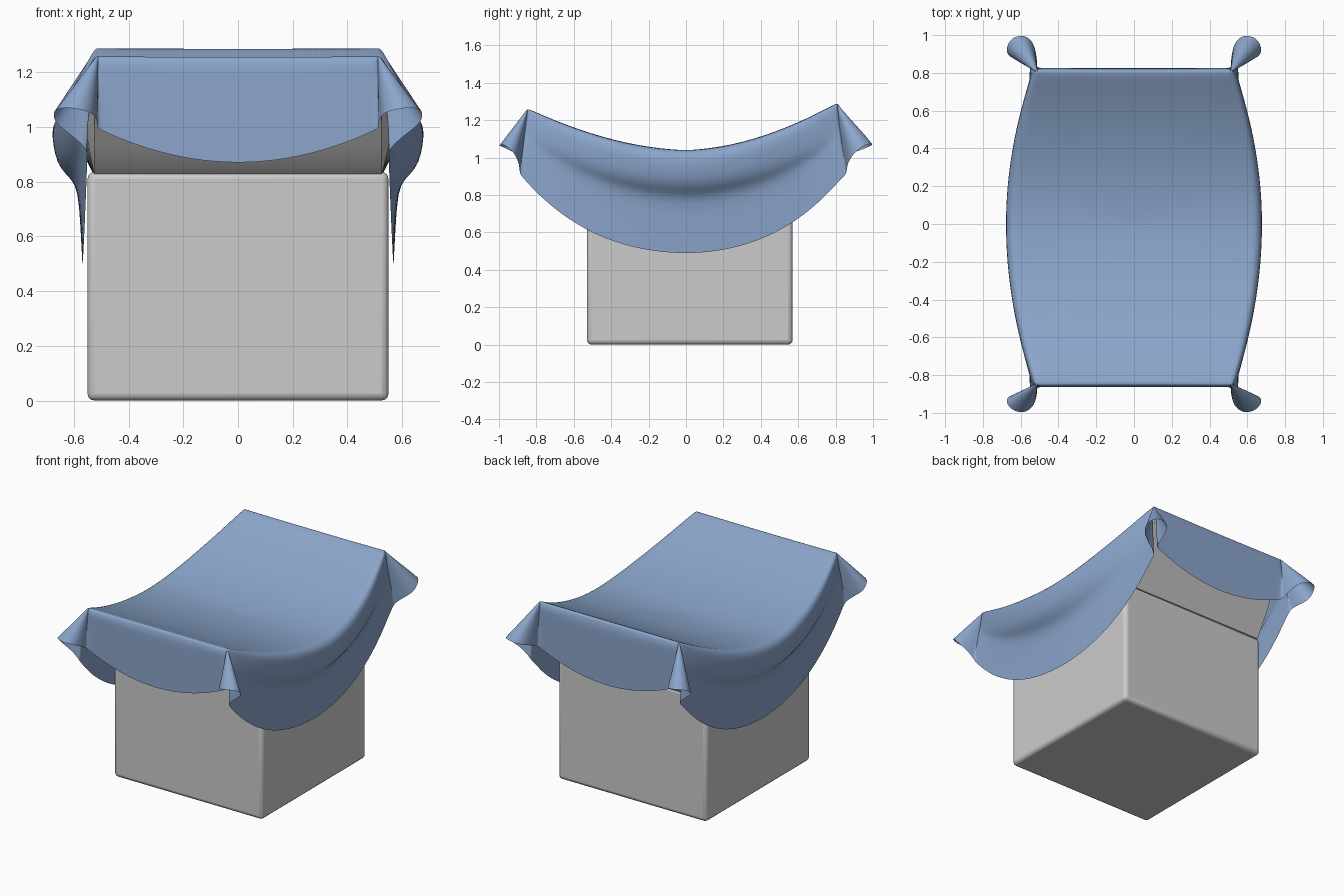
import bpy, bmesh
from mathutils import Vector

if "Cube" in bpy.data.objects:
    bpy.data.objects.remove(bpy.data.objects["Cube"])


def lerp(a, b, t):
    return a + (b - a) * t


def clamp(v):
    return max(0.0, min(1.0, v))


def z_top(y):
    return 1.04 + 0.22 * min(1.0, abs(y) / 0.84) ** 1.8


def half_width(y):
    return 0.645 - 0.125 * min(1.0, abs(y) / 0.845) ** 2


def back_fit(p):
    """The back edge sits a little higher and closer in than the front edge."""
    a = abs(p.y)
    s = lerp(0.955, 1.0, clamp((a - 0.86) / 0.12))
    return Vector((p.x, -p.y * s, p.z + 0.03 * clamp((p.z - 1.04) / 0.22)))


def spline(pts, n):
    """Catmull-Rom samples strictly between the first and last point."""
    pts = [Vector(p) for p in pts]
    ext = [pts[0]] + pts + [pts[-1]]
    out = []
    for i in range(1, n):
        f = i / n * (len(pts) - 1)
        k = min(int(f), len(pts) - 2)
        t = f - k
        a, b, c, d = ext[k:k + 4]
        out.append(0.5 * (2 * b + (c - a) * t + (2 * a - 5 * b + 4 * c - d) * t ** 2
                          + (3 * b - a - 3 * c + d) * t ** 3))
    return out


def material(name, rgb):
    mat = bpy.data.materials.new(name)
    mat.diffuse_color = (*rgb, 1)
    mat.use_nodes = True
    mat.node_tree.nodes["Principled BSDF"].inputs["Base Color"].default_value = mat.diffuse_color
    return mat


def finish(bm, name, mat):
    bmesh.ops.recalc_face_normals(bm, faces=bm.faces)
    me = bpy.data.meshes.new(name)
    bm.to_mesh(me)
    bm.free()
    ob = bpy.data.objects.new(name, me)
    bpy.context.collection.objects.link(ob)
    me.materials.append(mat)
    return ob


def shade_by_angle(ob):
    with bpy.context.temp_override(object=ob, active_object=ob, selected_objects=[ob],
                                   selected_editable_objects=[ob]):
        bpy.ops.object.shade_smooth_by_angle()


grey = material("grey_body", (0.62, 0.62, 0.62))
blue = material("blue_cloth", (0.26, 0.38, 0.6))

# Box base with softened edges
bpy.ops.mesh.primitive_cube_add(size=1, location=(0, 0.02, 0.4175))
base = bpy.context.object
base.name = "box_base"
base.scale = (1.1, 1.1, 0.835)
bpy.ops.object.transform_apply(location=False, rotation=False, scale=True)
base.data.materials.append(grey)
shade_by_angle(base)
bev = base.modifiers.new("bevel", "BEVEL")
bev.width, bev.segments = 0.025, 3

# Curved saddle seat, lofted front to back, with flared underside
bm = bmesh.new()
prev = None
N = 30
for i in range(N + 1):
    y = lerp(-0.835, 0.79, i / N)
    ys = y if y < 0 else y / 0.955
    w = half_width(ys) - 0.02
    zt = z_top(ys) - 0.02 + (0.03 * clamp((z_top(ys) - 1.04) / 0.22) if y > 0 else 0)
    edge, end = (0.53, 0.835) if y < 0 else (0.57, 0.79)
    zb = lerp(0.82, 1.2, clamp((abs(y) - edge) / (end - edge)))
    wb = min(w - 0.01, 0.525)
    ring = [bm.verts.new(c) for c in ((-w, y, zt), (w, y, zt), (wb, y, zb), (-wb, y, zb))]
    if prev:
        for j in range(4):
            bm.faces.new((prev[j], prev[j - 1], ring[j - 1], ring[j]))
    else:
        bm.faces.new(ring)
    prev = ring
bm.faces.new(prev)
shade_by_angle(finish(bm, "saddle_seat", grey))

# Side hang profile: fraction of drop, x at the middle, x at the corner
SIDE = [(0.0, 0.645, 0.52), (0.035, 0.67, 0.527), (0.1, 0.68, 0.531), (0.2, 0.675, 0.535),
        (0.31, 0.662, 0.538), (0.39, 0.63, 0.54), (0.45, 0.592, 0.545), (0.6, 0.58, 0.55),
        (0.8, 0.574, 0.55), (1.0, 0.568, 0.55)]
FR = [s[0] for s in SIDE]


def side_column(t):
    y0, y1 = -0.845 * t, -0.885 * t
    zr = 0.49 + 0.4 * y1 ** 2 + 0.17 * y1 ** 4
    return [Vector((lerp(xm, xe, t * t), lerp(y0, y1, f), lerp(z_top(y0), zr, f)))
            for f, xm, xe in SIDE]


def front_column(t):
    x0, x1 = 0.51 * t, 0.515 * t
    zr = 0.87 + 0.125 * t ** 2
    return [Vector((lerp(x0, x1, f), -0.85 - 0.013 * min(1, f * 10),
                    lerp(z_top(0.85), zr, f))) for f in FR]


# Corner fold: hem path round the flared cone
first, last = front_column(1), side_column(1)
rim = spline([first[-1], (0.515, -0.905, 1.02), (0.535, -0.965, 1.05), (0.585, -0.997, 1.065),
              (0.64, -0.985, 1.07), (0.672, -0.95, 1.055), (0.665, -0.915, 1.015),
              (0.61, -0.895, 0.97), (0.57, -0.89, 0.935), last[-1]], 20)
fold = []
for k, r in enumerate(rim):
    top = first[0].lerp(last[0], (k + 1) / (len(rim) + 1))
    fold.append([top.lerp(r, f) for f in FR])

columns = ([front_column(i / 12) for i in range(13)] + fold
           + [side_column(1 - i / 22) for i in range(23)])

# Cloth: top rings shrinking to the middle plus hanging columns, in four mirrored quarters
bm = bmesh.new()
RINGS = [0.03, 0.15, 0.3, 0.45, 0.6, 0.75, 0.88, 0.96]
for sx in (1, -1):
    for back in (False, True):
        grid = []
        for i, col in enumerate(columns):
            # All corner columns share one point per top ring
            e = first[0] if 12 <= i <= 13 + len(fold) else col[0]
            pts = [Vector((0, 0, 1.04))]
            pts += [Vector((e.x * k, e.y * k, z_top(e.y * k))) for k in RINGS] + col
            if back:
                pts = [back_fit(p) for p in pts]
            grid.append([bm.verts.new((p.x * sx, p.y, p.z)) for p in pts])
        for a, b in zip(grid, grid[1:]):
            for j in range(len(a) - 1):
                bm.faces.new((a[j], b[j], b[j + 1], a[j + 1]))
bmesh.ops.remove_doubles(bm, verts=bm.verts, dist=0.0003)
for f in bm.faces:
    f.smooth = True
cloth = finish(bm, "draped_cloth", blue)
sub = cloth.modifiers.new("smooth", "SUBSURF")
sub.levels = sub.render_levels = 1
